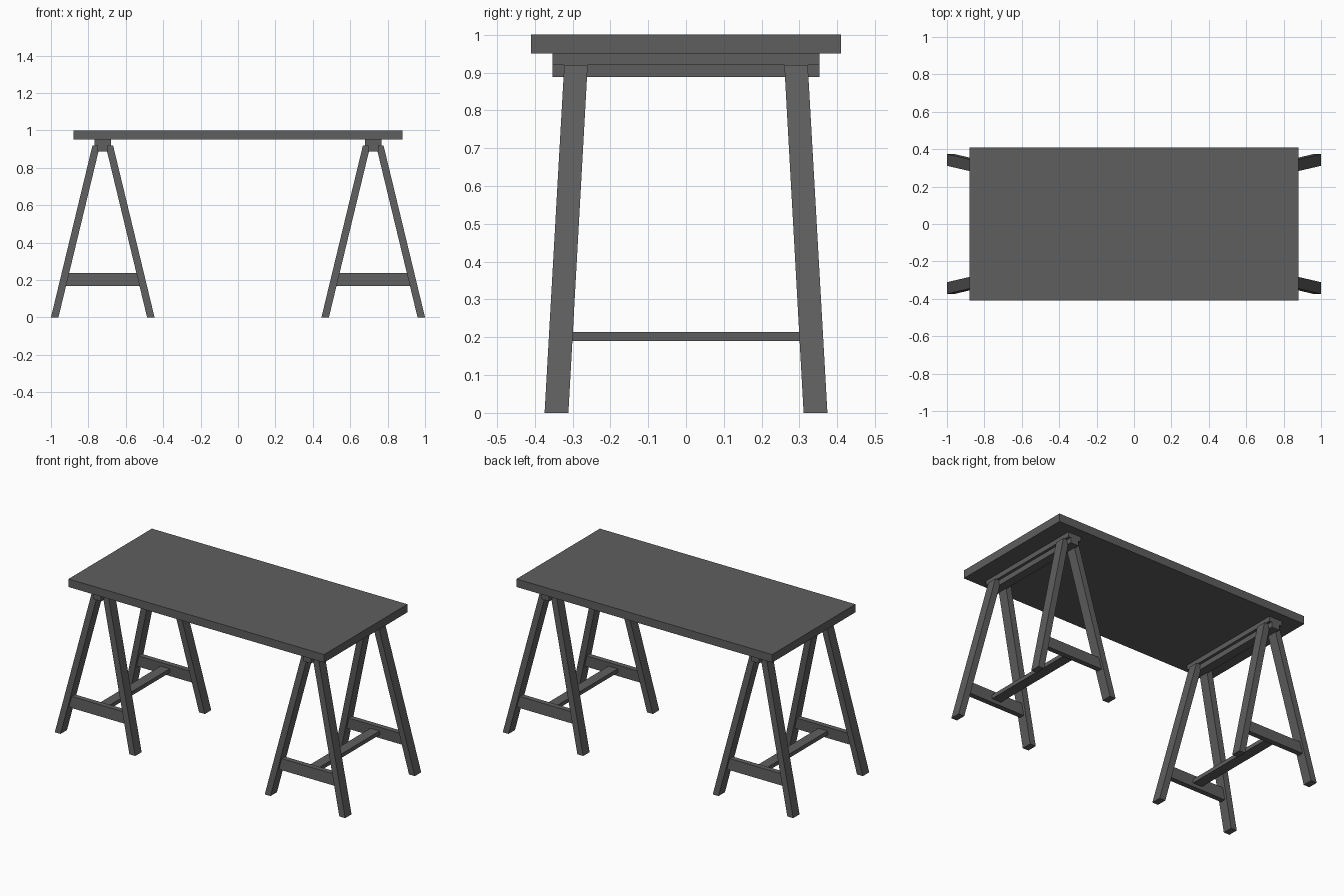
import bpy

if "Cube" in bpy.data.objects:
    bpy.data.objects.remove(bpy.data.objects["Cube"])

TRESTLE_X = 0.723

# Dark charcoal paint
paint = bpy.data.materials.new("charcoal")
paint.diffuse_color = (0.113, 0.113, 0.113, 1.0)
paint.use_nodes = True
paint.node_tree.nodes["Principled BSDF"].inputs["Base Color"].default_value = paint.diffuse_color


def prism(name, lower, upper):
    """Solid between two matching quads."""
    mesh = bpy.data.meshes.new(name)
    faces = [(3, 2, 1, 0), (4, 5, 6, 7)]
    faces += [(i, (i + 1) % 4, (i + 1) % 4 + 4, i + 4) for i in range(4)]
    mesh.from_pydata(lower + upper, [], faces)
    mesh.update()
    mesh.materials.append(paint)
    obj = bpy.data.objects.new(name, mesh)
    bpy.context.collection.objects.link(obj)
    return obj


def rect(x0, x1, y0, y1, z):
    return [(x0, y0, z), (x1, y0, z), (x1, y1, z), (x0, y1, z)]


# Helper marking the middle of the right trestle
centre = bpy.data.objects.new("trestle_centre", None)
centre.location.x = TRESTLE_X
centre.hide_render = True
bpy.context.collection.objects.link(centre)


def mirror(obj, in_x=False, in_y=False):
    """Mirror the part within its trestle, then across the whole table."""
    if in_x or in_y:
        m = obj.modifiers.new("trestle_mirror", 'MIRROR')
        m.mirror_object = centre
        m.use_axis = (in_x, in_y, False)
        m.use_mirror_merge = False
    m = obj.modifiers.new("table_mirror", 'MIRROR')
    m.use_mirror_merge = False


# Table top
prism("table_top", rect(-0.88, 0.88, -0.41, 0.41, 0.95),
      rect(-0.88, 0.88, -0.41, 0.41, 1.0))

c = TRESTLE_X

# Splayed legs
leg = prism("leg", rect(c + 0.237, c + 0.277, 0.311, 0.374, 0),
            rect(c + 0.015, c + 0.055, 0.26, 0.322, 0.92))
mirror(leg, True, True)

# Stepped beam carrying the top
cap = prism("beam_cap", rect(c - 0.045, c + 0.045, -0.353, 0.353, 0.92),
            rect(c - 0.045, c + 0.045, -0.353, 0.353, 0.95))
mirror(cap)
core = prism("beam_core", rect(c - 0.028, c + 0.028, -0.353, 0.353, 0.888),
             rect(c - 0.028, c + 0.028, -0.353, 0.353, 0.92))
mirror(core)

# Crossbars between each pair of legs, cut to the leg slope
bar = prism("crossbar", rect(c - 0.198, c + 0.198, 0.318, 0.35, 0.168),
            rect(c - 0.181, c + 0.181, 0.314, 0.346, 0.238))
mirror(bar, in_y=True)

# Stretcher joining the crossbars
stretcher = prism("stretcher", rect(c - 0.032, c + 0.032, -0.325, 0.325, 0.19),
                  rect(c - 0.032, c + 0.032, -0.325, 0.325, 0.214))
mirror(stretcher)
